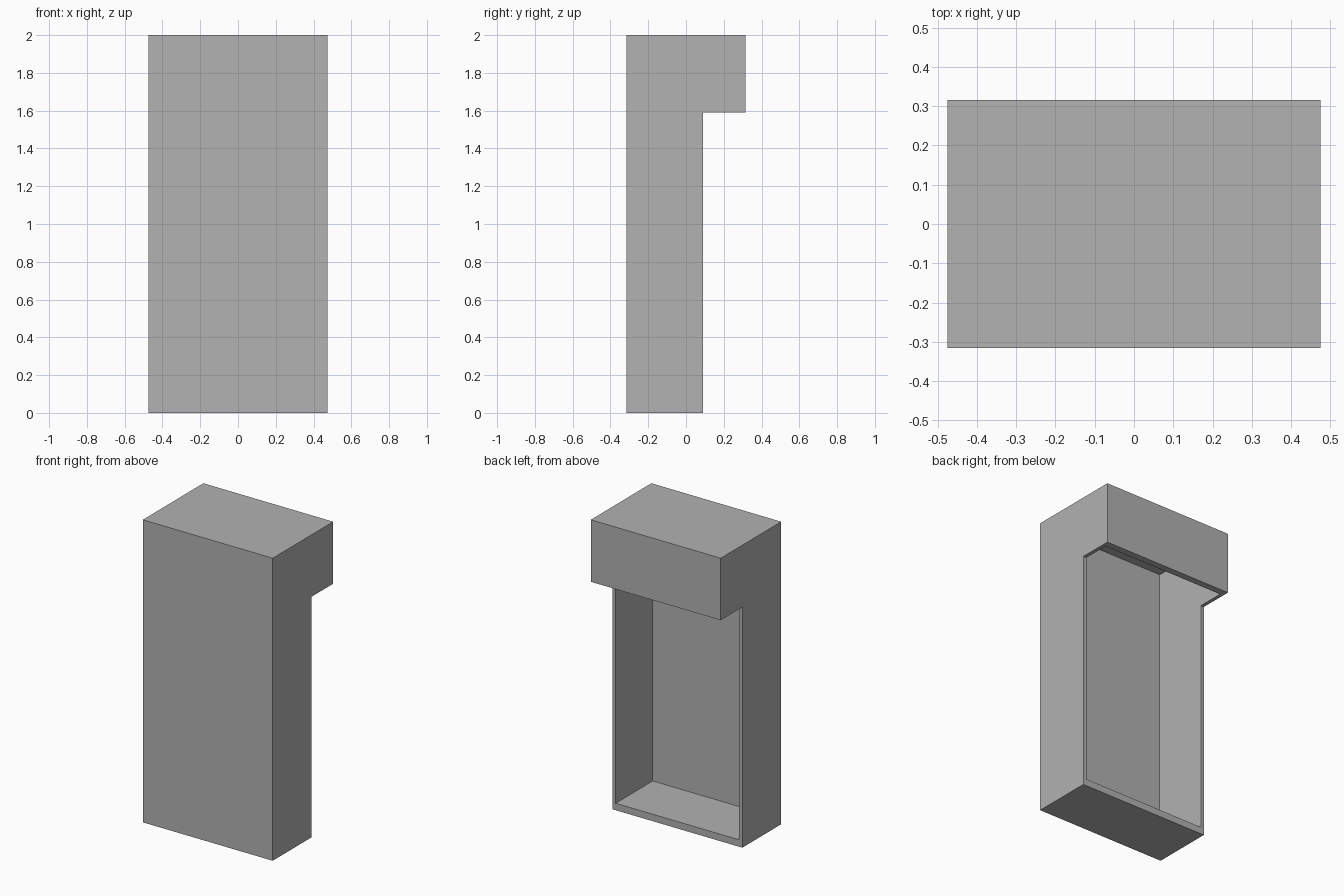
import bpy
import bmesh

if "Cube" in bpy.data.objects:
    bpy.data.objects.remove(bpy.data.objects["Cube"], do_unlink=True)

# Single flat grey
grey = bpy.data.materials.new("plain_grey")
grey.use_nodes = True
grey.diffuse_color = (0.445, 0.445, 0.445, 1)
grey.node_tree.nodes["Principled BSDF"].inputs["Base Color"].default_value = grey.diffuse_color

# Outer size and wall thicknesses
HALF_W, FRONT, BACK, HEIGHT = 0.475, -0.316, 0.316, 2.0
LEG_BACK, STEP = 0.09, 1.59
SIDE, FACE, TOP, BASE, REAR = 0.024, 0.02, 0.024, 0.046, 0.045


def extrude_profile(name, profile, half_width):
    """Closed prism from a (y, z) outline, extruded along x."""
    bm = bmesh.new()
    face = bm.faces.new([bm.verts.new((-half_width, y, z)) for y, z in profile])
    result = bmesh.ops.extrude_face_region(bm, geom=[face])
    moved = [v for v in result["geom"] if isinstance(v, bmesh.types.BMVert)]
    bmesh.ops.translate(bm, verts=moved, vec=(2 * half_width, 0, 0))
    bmesh.ops.recalc_face_normals(bm, faces=bm.faces)
    mesh = bpy.data.meshes.new(name)
    bm.to_mesh(mesh)
    bm.free()
    mesh.materials.append(grey)
    obj = bpy.data.objects.new(name, mesh)
    bpy.context.collection.objects.link(obj)
    return obj


# Housing: tall panel with an overhanging head at the back
housing = extrude_profile("housing", [
    (FRONT, 0), (LEG_BACK, 0), (LEG_BACK, STEP),
    (BACK, STEP), (BACK, HEIGHT), (FRONT, HEIGHT)], HALF_W)

# Cavity: open at the back of the panel and under the head
cavity = extrude_profile("cavity_cutter", [
    (FRONT + FACE, BASE), (BACK - REAR + 0.1, BASE), (BACK - REAR + 0.1, STEP - 0.1),
    (BACK - REAR, STEP - 0.1), (BACK - REAR, HEIGHT - TOP),
    (FRONT + FACE, HEIGHT - TOP)], HALF_W - SIDE)
cavity.hide_render = True
cavity.hide_viewport = True
cavity.display_type = 'WIRE'

# Hollow out the housing and bake the result
cut = housing.modifiers.new("hollow", 'BOOLEAN')
cut.operation = 'DIFFERENCE'
cut.solver = 'EXACT'
cut.object = cavity
bpy.context.view_layer.update()
depsgraph = bpy.context.evaluated_depsgraph_get()
hollow = bpy.data.meshes.new_from_object(housing.evaluated_get(depsgraph))
housing.modifiers.clear()
housing.data = hollow
bpy.data.objects.remove(cavity, do_unlink=True)
